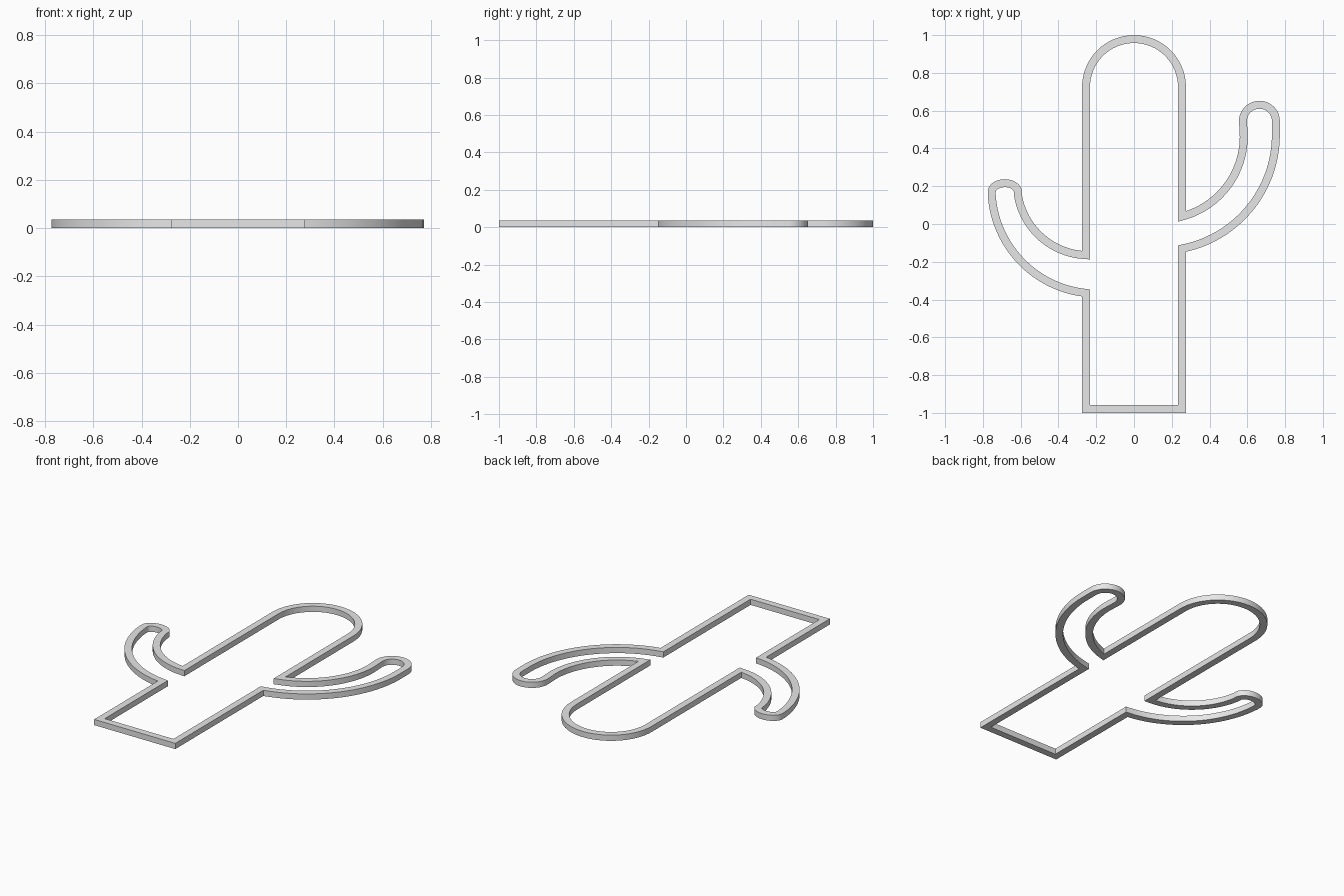
import bpy, bmesh
from math import sin, cos, tan, pi, radians
from mathutils import Vector, Matrix

if "Cube" in bpy.data.objects:
    bpy.data.objects.remove(bpy.data.objects["Cube"])

WALL = 0.042      # wall thickness
HEIGHT = 0.035    # wall height
H = 0.254         # trunk half width, to the middle of the wall


def arc(a, b, degrees, steps=24):
    """Circular arc from a to b; a positive sweep turns left."""
    a, b, sweep = Vector(a), Vector(b), radians(degrees)
    d = b - a
    centre = (a + b) / 2 + Vector((-d.y, d.x)) * 0.5 / tan(sweep / 2)
    return [centre + Matrix.Rotation(sweep * i / steps, 2) @ (a - centre)
            for i in range(steps + 1)]


def cap(cx, cy, rx, ry, steps=24):
    """Upper half of an ellipse, from right to left."""
    return [Vector((cx + rx * cos(pi * i / steps), cy + ry * sin(pi * i / steps)))
            for i in range(steps + 1)]


def offset(path, dist):
    """Closed path moved sideways with mitred corners."""
    result = []
    for i, p in enumerate(path):
        before = (p - path[i - 1]).normalized()
        after = (path[(i + 1) % len(path)] - p).normalized()
        n1 = Vector((before.y, -before.x))
        n2 = Vector((after.y, -after.x))
        result.append(p + (n1 + n2) * dist / (1 + n1.dot(n2)))
    return result


# Middle line of the wall, counterclockwise from the base
path = [Vector((-H, -0.979)), Vector((H, -0.979))]
path += arc((H, -0.13), (0.751, 0.46), 78)        # left arm, lower side
path += cap(0.664, 0.546, 0.087, 0.085)           # left arm tip
path += arc((0.581, 0.46), (H, 0.04), -75)        # left arm, upper side
path += cap(0, 0.725, H, H, 32)                   # trunk top
path += arc((-H, -0.165), (-0.614, 0.15), -78)    # right arm, upper side
path += cap(-0.684, 0.17, 0.069, 0.046)           # right arm tip
path += arc((-0.753, 0.15), (-H, -0.365), 80)     # right arm, lower side

# Wall: four rings joined by strips of quads
bm = bmesh.new()
outer, inner = offset(path, WALL / 2), offset(path, -WALL / 2)
rings = [[bm.verts.new((p.x, p.y, z)) for p in ring]
         for ring, z in ((outer, 0), (outer, HEIGHT), (inner, HEIGHT), (inner, 0))]
count = len(path)
for r in range(4):
    low, high = rings[r], rings[(r + 1) % 4]
    for i in range(count):
        j = (i + 1) % count
        bm.faces.new((low[i], low[j], high[j], high[i]))
bmesh.ops.recalc_face_normals(bm, faces=bm.faces)
mesh = bpy.data.meshes.new("cactus_outline_wall")
bm.to_mesh(mesh)
bm.free()

# Plain grey material
grey = bpy.data.materials.new("light_grey")
grey.use_nodes = True
colour = (0.8, 0.8, 0.8, 1)
grey.diffuse_color = colour
grey.node_tree.nodes["Principled BSDF"].inputs["Base Color"].default_value = colour
mesh.materials.append(grey)

wall = bpy.data.objects.new("cactus_outline_wall", mesh)
bpy.context.collection.objects.link(wall)
bpy.ops.object.select_all(action="DESELECT")
wall.select_set(True)
bpy.context.view_layer.objects.active = wall
bpy.ops.object.shade_smooth_by_angle(angle=radians(30))
